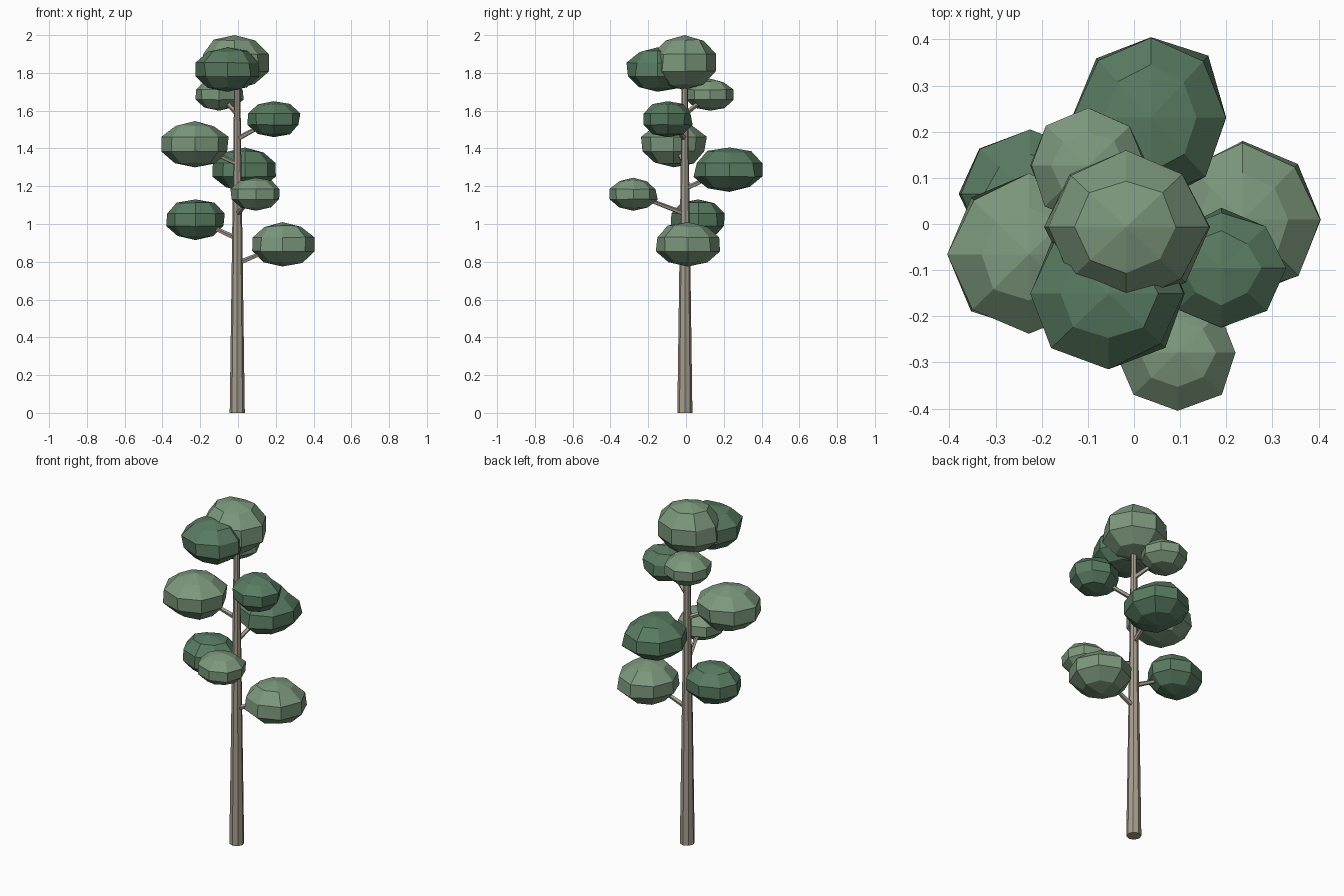
import bpy, random
from math import sin, cos, pi
from mathutils import Vector

if "Cube" in bpy.data.objects:
    bpy.data.objects.remove(bpy.data.objects["Cube"])

random.seed(4)
AXIS = Vector((-0.004, -0.006, 0))


def material(name, rgb):
    m = bpy.data.materials.new(name)
    m.diffuse_color = (*rgb, 1)
    m.use_nodes = True
    m.node_tree.nodes["Principled BSDF"].inputs["Base Color"].default_value = m.diffuse_color
    return m


BARK = material("bark", (0.38, 0.34, 0.27))
LIGHT = material("light_leaf", (0.20, 0.31, 0.20))
DARK = material("dark_leaf", (0.10, 0.20, 0.12))


def limb(name, a, b, r1, r2, sides):
    # tapered cylinder running from a to b
    a, b = Vector(a), Vector(b)
    d = b - a
    bpy.ops.mesh.primitive_cone_add(vertices=sides, radius1=r1, radius2=r2,
                                    depth=d.length, location=(a + b) / 2)
    o = bpy.context.object
    o.name = name
    o.rotation_euler = d.to_track_quat('Z', 'Y').to_euler()
    o.data.materials.append(BARK)


def leaf_clump(name, lo, hi, mat, jitter=0.05):
    # uneven faceted sphere, 8 segments by 5 rings, fitted to the box lo..hi
    n, rings = 8, 5
    verts = [Vector((0, 0, 1))]
    for i in range(1, rings):
        t = pi * i / rings
        for j in range(n):
            a = 2 * pi * j / n
            v = Vector((sin(t) * cos(a), sin(t) * sin(a), cos(t)))
            verts.append(v * random.uniform(1 - jitter, 1 + jitter))
    verts.append(Vector((0, 0, -1)))
    last = len(verts) - 1
    faces = []
    for j in range(n):
        k = (j + 1) % n
        faces.append((0, 1 + j, 1 + k))
        for i in range(rings - 2):
            p = 1 + i * n
            faces.append((p + j, p + n + j, p + n + k, p + k))
        p = last - n
        faces.append((p + j, last, p + k))
    for c in range(3):
        mn, mx = min(v[c] for v in verts), max(v[c] for v in verts)
        for v in verts:
            v[c] = lo[c] + (v[c] - mn) / (mx - mn) * (hi[c] - lo[c])
    me = bpy.data.meshes.new(name)
    me.from_pydata(verts, [], faces)
    me.materials.append(mat)
    bpy.context.collection.objects.link(bpy.data.objects.new(name, me))


# trunk
limb("trunk", AXIS, AXIS + Vector((0, 0, 1.82)), 0.04, 0.015, 8)

# leaf clumps from low to high: opposite corners of each bounding box
CLUMPS = [
    ((0.075, -0.16, 0.775), (0.405, 0.18, 1.01)),
    ((-0.38, -0.08, 0.915), (-0.07, 0.205, 1.13)),
    ((-0.04, -0.405, 1.07), (0.22, -0.15, 1.245)),
    ((-0.135, 0.04, 1.17), (0.20, 0.405, 1.405)),
    ((-0.405, -0.238, 1.30), (-0.05, 0.11, 1.545)),
    ((0.05, -0.225, 1.46), (0.33, 0.035, 1.65)),
    ((-0.225, 0.0, 1.60), (0.03, 0.252, 1.77)),
    ((-0.225, -0.315, 1.70), (0.11, 0.01, 1.935)),
    ((-0.195, -0.175, 1.71), (0.165, 0.16, 2.0)),
]
for i, (lo, hi) in enumerate(CLUMPS):
    leaf_clump(f"leaf_clump_{i + 1}", lo, hi, DARK if i % 2 else LIGHT)
    # branch reaching from the trunk into the clump; the crown sits on the trunk
    if i < 8:
        start = AXIS + Vector((0, 0, 0.79 + 0.132 * i))
        limb(f"branch_{i + 1}", start, (Vector(lo) + Vector(hi)) / 2, 0.014, 0.009, 5)
